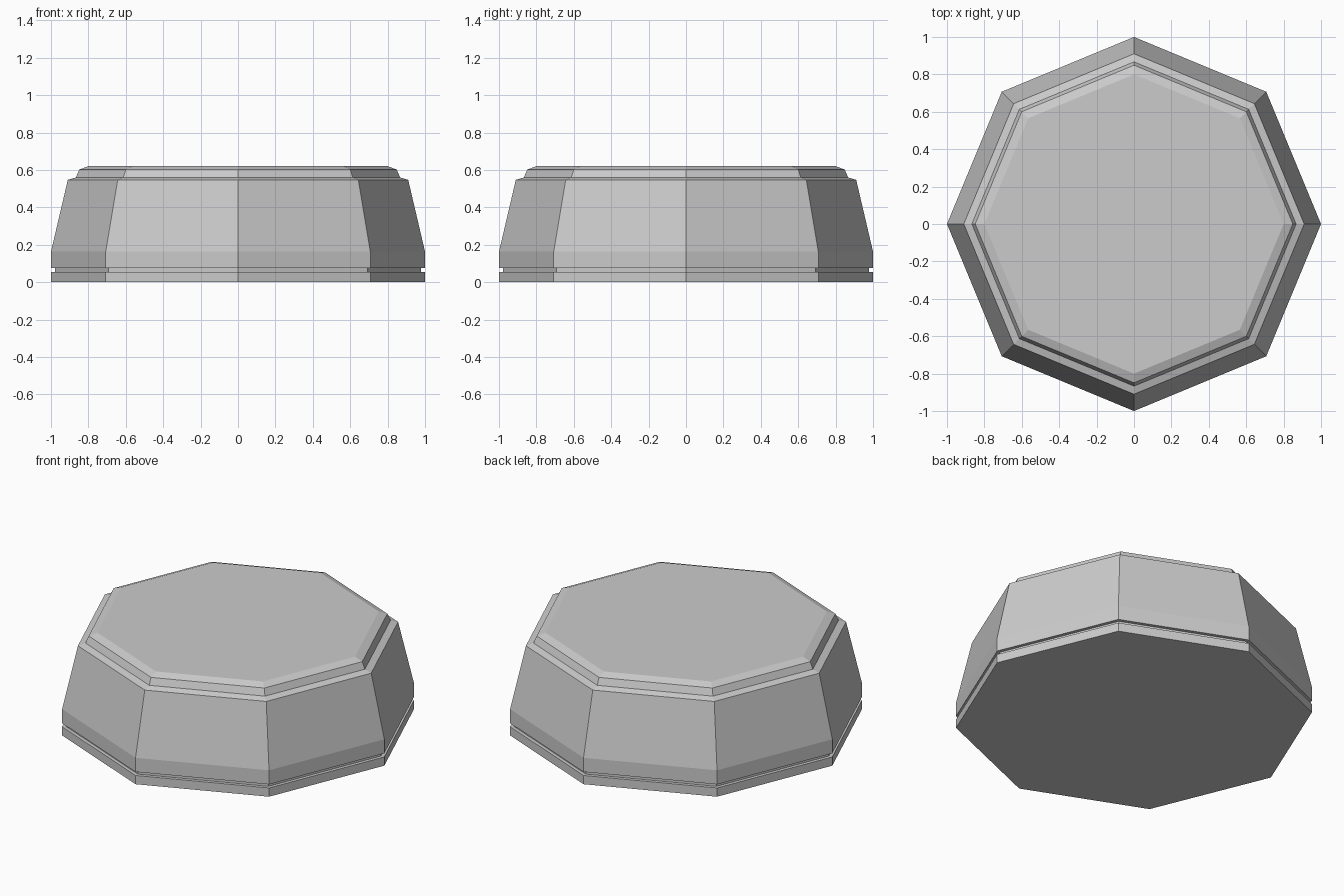
import bpy, bmesh
from math import cos, sin, pi

if "Cube" in bpy.data.objects:
    bpy.data.objects.remove(bpy.data.objects["Cube"])

SIDES = 8

# Outer profile from bottom to top: (corner radius, height)
PROFILE = [
    (1.00, 0.00), (1.00, 0.054),      # base rim
    (0.978, 0.054), (0.978, 0.076),   # recessed groove
    (1.00, 0.076), (1.00, 0.163),     # upright lower wall
    (0.91, 0.547),                    # tapered wall
    (0.867, 0.56),                    # sloped shoulder
    (0.849, 0.602), (0.80, 0.62),     # raised cap with bevelled edge
]


def faceted_solid(name, profile, sides):
    bm = bmesh.new()
    rings = [[bm.verts.new((r * cos(2 * pi * i / sides), r * sin(2 * pi * i / sides), z))
              for i in range(sides)] for r, z in profile]
    for low, high in zip(rings, rings[1:]):
        for i in range(sides):
            j = (i + 1) % sides
            bm.faces.new((low[i], low[j], high[j], high[i]))
    bm.faces.new(rings[0][::-1])
    bm.faces.new(rings[-1])
    mesh = bpy.data.meshes.new(name)
    bm.to_mesh(mesh)
    bm.free()
    obj = bpy.data.objects.new(name, mesh)
    bpy.context.collection.objects.link(obj)
    return obj


# Octagonal body with groove, shoulder and cap
faceted_solid("octagonal_body", PROFILE, SIDES)
